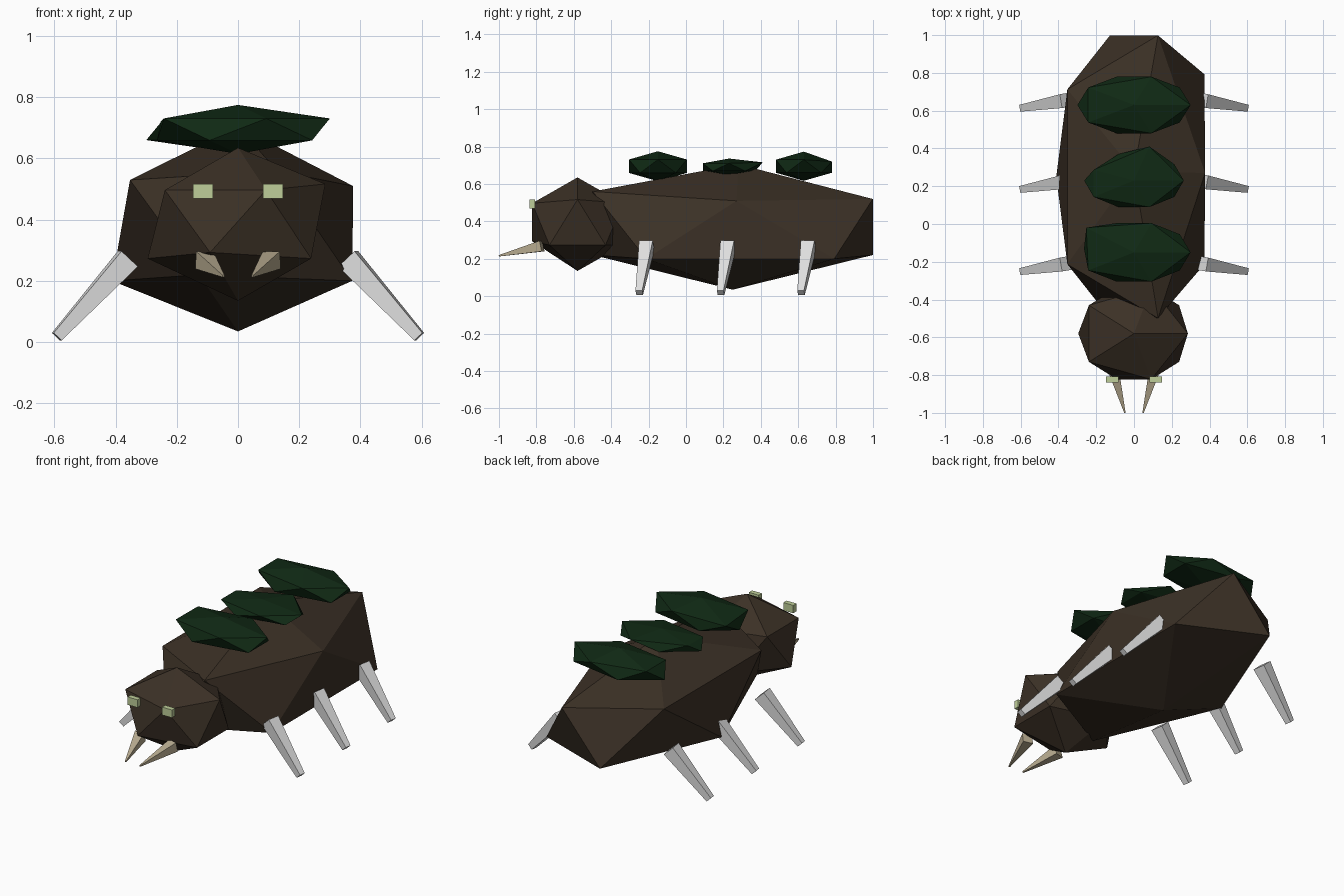
import bpy, bmesh, math
from mathutils import Vector

cube = bpy.data.objects.get("Cube")
if cube:
    bpy.data.objects.remove(cube)


def material(name, r, g, b):
    m = bpy.data.materials.new(name)
    m.use_nodes = True
    m.diffuse_color = (r, g, b, 1)
    m.node_tree.nodes["Principled BSDF"].inputs["Base Color"].default_value = (r, g, b, 1)
    return m


brown = material("dark brown shell", .044, .030, .019)
green = material("dark moss green", .005, .022, .007)
grey = material("pale grey", .75, .75, .75)
tan = material("horn tan", .48, .41, .28)
lime = material("pale green", .52, .62, .32)


def hull(name, points, mat):
    """Flat-shaded convex solid around a set of points."""
    bm = bmesh.new()
    for p in points:
        bm.verts.new(p)
    bmesh.ops.convex_hull(bm, input=bm.verts[:])
    bmesh.ops.dissolve_limit(bm, angle_limit=.002, verts=bm.verts[:], edges=bm.edges[:])
    bmesh.ops.recalc_face_normals(bm, faces=bm.faces[:])
    mesh = bpy.data.meshes.new(name)
    bm.to_mesh(mesh)
    bm.free()
    mesh.materials.append(mat)
    ob = bpy.data.objects.new(name, mesh)
    bpy.context.collection.objects.link(ob)
    return ob


def rough_ball(name, centre, scale, mat, nudges={}):
    """Stretched icosahedron; nudges move single corners (0-4 lower, 5-9 upper ring, 10 top)."""
    h = 1 / math.sqrt(5)
    pts = []
    for ring, start in ((-h, 36), (h, 0)):
        for i in range(5):
            a = math.radians(start + 72 * i)
            pts.append(Vector((2 * h * math.cos(a), 2 * h * math.sin(a), ring)))
    pts += [Vector((0, 0, 1)), Vector((0, 0, -1))]
    pts = [Vector(centre) + p * Vector(scale) for p in pts]
    for i, offset in nudges.items():
        pts[i] += Vector(offset)
    return hull(name, pts, mat)


def spike(name, root, tip, root_size, tip_size, mat):
    """Four-sided tapered bar."""
    root, tip = Vector(root), Vector(tip)
    d = (tip - root).normalized()
    u = d.cross(Vector((0, 0, 1))).normalized()
    v = u.cross(d)
    pts = [c + u * a * s / 2 + v * b * s / 2
           for c, s in ((root, root_size), (tip, tip_size))
           for a in (-1, 1) for b in (-1, 1)]
    return hull(name, pts, mat)


# Body and head
rough_ball("body", (0, .25, .37), (.46, .88, .335), brown, {
    0: (.04, .08, -.02), 4: (.04, 0, -.02), 2: (0, 0, -.02),
    5: (-.035, .02, -.01), 7: (-.02, 0, .01), 8: (-.02, 0, .01),
    9: (0, 0, .04), 10: (0, .03, 0)})
rough_ball("head", (0, -.58, .385), (.33, .285, .25), brown, {5: (-.01, 0, .02), 3: (0, 0, .02)})

# Mossy back plates
rough_ball("front_back_plate", (0, -.15, .695), (.335, .182, .08), green,
           {2: (.035, .02, 0), 7: (-.01, .035, -.01)})
rough_ball("middle_back_plate", (0, .23, .69), (.295, .165, .046), green,
           {6: (0, .04, .005), 7: (0, -.03, 0)})
rough_ball("rear_back_plate", (0, .63, .695), (.335, .176, .078), green,
           {6: (0, 0, -.01)})

# Paired parts
for side, s in (("left", 1), ("right", -1)):
    for place, y in (("front", -.21), ("middle", .225), ("rear", .655)):
        spike(f"{side}_{place}_leg", (s * .36, y, .272), (s * .592, y - .04, .018),
              .074, .036, grey)
    spike(f"{side}_mandible", (s * .11, -.77, .268), (s * .048, -1, .216), .058, .007, tan)
    hull(f"{side}_eye", [(s * x, y, z) for x in (.082, .147)
                         for y in (-.838, -.808) for z in (.47, .517)], lime)
